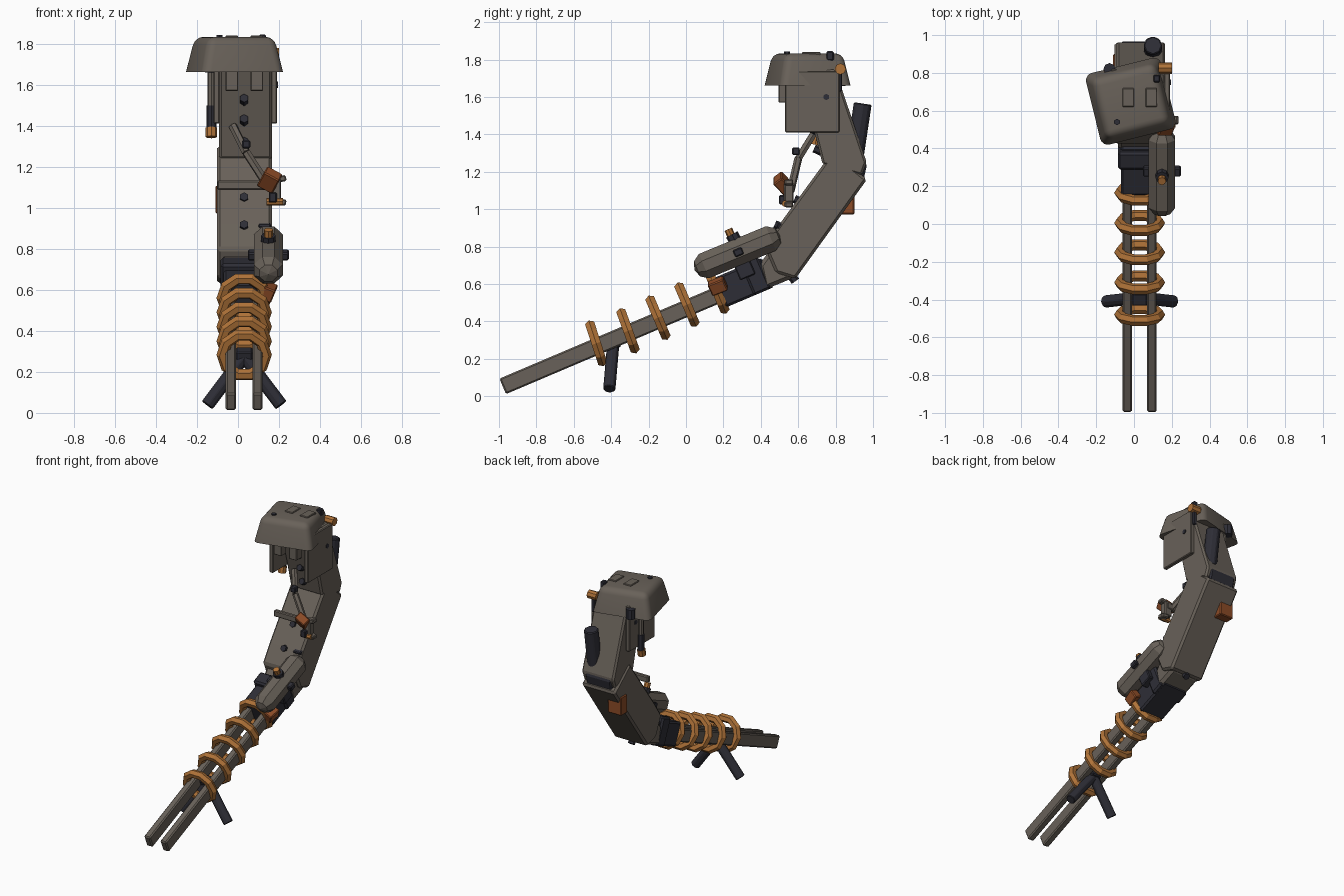
import bpy, bmesh, math
from mathutils import Vector, Matrix

if "Cube" in bpy.data.objects:
    bpy.data.objects.remove(bpy.data.objects["Cube"])


def mat(name, rgb):
    m = bpy.data.materials.new(name)
    m.diffuse_color = (*rgb, 1)
    m.use_nodes = True
    m.node_tree.nodes["Principled BSDF"].inputs["Base Color"].default_value = m.diffuse_color
    return m


STEEL = mat("steel", (0.14, 0.12, 0.10))
DARK = mat("dark", (0.027, 0.027, 0.037))
COPPER = mat("copper", (0.43, 0.17, 0.04))
RUST = mat("rust", (0.26, 0.07, 0.02))
CX = 0.03                      # the weapon's own centre line
PITCH = math.radians(23)       # slope of the rails


def finish(name, bm, m, matrix=None, bevel=0):
    if matrix:
        bm.transform(matrix)
    bmesh.ops.recalc_face_normals(bm, faces=bm.faces)
    me = bpy.data.meshes.new(name)
    bm.to_mesh(me)
    bm.free()
    o = bpy.data.objects.new(name, me)
    bpy.context.collection.objects.link(o)
    me.materials.append(m)
    if bevel:
        b = o.modifiers.new("bevel", 'BEVEL')
        b.width, b.segments, b.limit_method = bevel, 1, 'ANGLE'
    return o


def box(name, loc, size, m=STEEL, rot=(0, 0, 0), bevel=0.006):
    bm = bmesh.new()
    bmesh.ops.create_cube(bm, size=1)
    bm.transform(Matrix.Diagonal((*size, 1)))
    r = Matrix.Rotation(rot[2], 4, 'Z') @ Matrix.Rotation(rot[1], 4, 'Y') @ Matrix.Rotation(rot[0], 4, 'X')
    return finish(name, bm, m, Matrix.Translation(loc) @ r, bevel)


def prism(name, profile, x0, x1, m=STEEL, bevel=0.01):
    bm = bmesh.new()
    f = bm.faces.new([bm.verts.new((x0, y, z)) for y, z in profile])
    ext = bmesh.ops.extrude_face_region(bm, geom=[f])
    for v in ext['geom']:
        if isinstance(v, bmesh.types.BMVert):
            v.co.x = x1
    return finish(name, bm, m, None, bevel)


def along(a, b):
    a, b = Vector(a), Vector(b)
    return Matrix.Translation((a + b) / 2) @ (b - a).to_track_quat('Z', 'Y').to_matrix().to_4x4(), (b - a).length


def rod(name, a, b, r, m=DARK, n=8, bevel=0):
    mx, length = along(a, b)
    bm = bmesh.new()
    bmesh.ops.create_cone(bm, cap_ends=True, segments=n, radius1=r, radius2=r, depth=length)
    return finish(name, bm, m, mx, bevel)


# twin rails
for side, x in (("left", -0.035), ("right", 0.095)):
    d = Vector((0, math.cos(PITCH), math.sin(PITCH)))
    box(f"{side}_rail", Vector((x, -0.98, 0.053)) + d * 0.67, (0.05, 1.34, 0.09), rot=(PITCH, 0, 0), bevel=0.008)

# coil rings around the rails
for i, (y, z, deg) in enumerate([(-0.48, 0.283, 18), (-0.31, 0.35, 20), (-0.15, 0.42, 23),
                                 (0.005, 0.49, 23), (0.165, 0.56, 23)]):
    bpy.ops.mesh.primitive_torus_add(major_segments=10, minor_segments=6, major_radius=0.106, minor_radius=0.029,
                                     location=(CX, y, z), rotation=(math.radians(deg - 90), 0, 0))
    o = bpy.context.object
    o.name = f"coil_ring_{i + 1}"
    o.data.materials.append(COPPER)

# bipod
for side, s in (("left", -1), ("right", 1)):
    rod(f"{side}_bipod_leg", (CX + s * 0.005, -0.39, 0.27), (CX + s * 0.18, -0.41, 0.038), 0.034, bevel=0.004)
box("bipod_mount", (CX, -0.39, 0.28), (0.08, 0.07, 0.06), DARK, (PITCH, 0, 0))

# dark coupling between rails and stock
box("coupling", (CX, 0.31, 0.608), (0.2, 0.28, 0.17), DARK, (PITCH, 0, 0), 0.012)
box("coupling_collar", (CX, 0.37, 0.65), (0.23, 0.1, 0.2), DARK, (PITCH, 0, 0), 0.012)
box("coupling_tab", (0.15, 0.17, 0.59), (0.06, 0.09, 0.07), RUST, (PITCH, 0.4, 0))

# bent body: knuckle, lower segment, upper segment
prism("knuckle", [(0.39, 0.70), (0.42, 0.57), (0.58, 0.635), (0.66, 0.80), (0.49, 0.84)], -0.085, 0.145, bevel=0.02)
prism("lower_body", [(0.785, 1.31), (0.968, 1.16), (0.585, 0.628), (0.48, 0.66), (0.42, 0.80), (0.50, 0.92)],
      -0.102, 0.165, bevel=0.014)
prism("elbow", [(0.76, 1.22), (0.95, 1.16), (0.968, 1.24), (0.90, 1.32), (0.76, 1.32)], -0.07, 0.135, DARK)
prism("upper_body", [(0.60, 1.72), (0.80, 1.75), (0.838, 1.63), (0.966, 1.25), (0.94, 1.18), (0.73, 1.24), (0.69, 1.40)],
      -0.092, 0.165, bevel=0.012)
for side, x in (("left", -0.105), ("right", 0.175)):
    box(f"{side}_cheek_plate", (x, 0.675, 1.575), (0.03, 0.29, 0.33), bevel=0.005)
    rod(f"{side}_cheek_bolt", (x, 0.75, 1.6), (x + (0.02 if x > 0 else -0.02), 0.75, 1.6), 0.017, n=6)

# domed head cap, turned a little
bm = bmesh.new()
bmesh.ops.create_cube(bm, size=1)
for v in bm.verts:
    k = 0.82 if v.co.z > 0 else 1.0
    v.co = Vector((v.co.x * 0.41 * k, v.co.y * 0.39 * k, v.co.z * 0.172))
edges = [e for e in bm.edges if max(v.co.z for v in e.verts) > 0]
bmesh.ops.bevel(bm, geom=edges, offset=0.04, segments=4, profile=0.5, affect='EDGES')
cap = finish("head_cap", bm, STEEL, Matrix.Translation((-0.017, 0.65, 1.747)) @ Matrix.Rotation(math.radians(14), 4, 'Z'))
bpy.ops.object.select_all(action='DESELECT')
cap.select_set(True)
bpy.context.view_layer.objects.active = cap
bpy.ops.object.shade_smooth_by_angle(angle=math.radians(35))

# lugs through the cap, and the bolt on it
for side, x in (("left", -0.03), ("right", 0.092)):
    box(f"{side}_cap_lug", (x, 0.67, 1.825), (0.062, 0.1, 0.03), bevel=0.004)
    box(f"{side}_front_lug", (x, 0.525, 1.62), (0.062, 0.06, 0.1), bevel=0.004)
rod("cap_bolt", (-0.09, 0.54, 1.81), (-0.09, 0.54, 1.842), 0.017, n=6)

# bolts down the front of the body
for i, (y, z) in enumerate([(0.645, 1.53), (0.675, 1.43), (0.70, 1.32), (0.595, 1.05), (0.49, 0.915)]):
    rod(f"front_bolt_{i + 1}", (CX, y - 0.015, z + 0.005), (CX, y + 0.04, z - 0.02), 0.022, n=6)
rod("rear_bolt", (CX, 0.56, 0.65), (CX, 0.585, 0.615), 0.024, n=6)

# side tank
mx, length = along((0.148, 0.045, 0.675), (0.148, 0.505, 0.865))
bm = bmesh.new()
bmesh.ops.create_uvsphere(bm, u_segments=8, v_segments=5, radius=0.08)
bmesh.ops.rotate(bm, verts=bm.verts, matrix=Matrix.Rotation(math.pi / 8, 3, 'Z'))
for v in bm.verts:
    v.co.z += math.copysign(length / 2 - 0.08, v.co.z)
finish("tank", bm, STEEL, mx)
box("tank_saddle", (0.148, 0.30, 0.71), (0.06, 0.09, 0.16), DARK, (PITCH, 0, 0))
box("tank_clamp_bar", (0.148, 0.28, 0.77), (0.20, 0.05, 0.04), DARK, (PITCH, 0, 0))
rod("valve_base", (0.148, 0.27, 0.82), (0.148, 0.245, 0.865), 0.035)
rod("valve", (0.148, 0.25, 0.84), (0.148, 0.226, 0.893), 0.022, COPPER)
box("tank_rear_clip", (0.13, 0.51, 0.90), (0.06, 0.04, 0.05), DARK, (PITCH, 0, 0))

# trigger linkage in front of the body
rod("link_upper", (-0.025, 0.68, 1.40), (0.04, 0.60, 1.27), 0.021, STEEL, 6)
rod("link_lower", (0.04, 0.60, 1.27), (0.15, 0.56, 1.10), 0.021, STEEL, 6)
box("link_knob", (0.04, 0.588, 1.31), (0.04, 0.04, 0.04), DARK)
box("link_plate", (0.155, 0.52, 1.135), (0.085, 0.06, 0.10), RUST, (0.7, 0.5, 0))
box("cross_bar", (0.045, 0.565, 1.11), (0.29, 0.03, 0.045))
box("yoke", (0.18, 0.55, 1.09), (0.06, 0.05, 0.11))
for i, z in enumerate((1.03, 1.14)):
    box(f"yoke_prong_{i + 1}", (0.205, 0.55, z), (0.06, 0.045, 0.03), rot=(0, 0.2 - 0.4 * i, 0))
rod("yoke_pin", (0.14, 0.53, 1.03), (0.22, 0.53, 1.03), 0.018, COPPER)
box("yoke_tip", (0.17, 0.515, 1.05), (0.04, 0.035, 0.05), DARK)

# rear battery cylinder and patch
rod("rear_cylinder", (0.10, 0.905, 1.30), (0.10, 0.945, 1.565), 0.05, bevel=0.006)
box("rear_patch", (-0.055, 0.865, 1.04), (0.11, 0.07, 0.135), RUST)

# fittings on both sides of the head
rod("right_knob", (0.13, 0.825, 1.75), (0.20, 0.825, 1.75), 0.03, COPPER)
box("right_stem", (0.165, 0.82, 1.69), (0.03, 0.03, 0.12), DARK)
box("right_switch", (0.12, 0.77, 1.82), (0.035, 0.04, 0.05), DARK)
rod("left_rod", (-0.13, 0.70, 1.48), (-0.13, 0.70, 1.66), 0.018, STEEL)
rod("left_grip", (-0.13, 0.70, 1.38), (-0.13, 0.70, 1.50), 0.024)
rod("left_tip", (-0.13, 0.69, 1.345), (-0.13, 0.70, 1.39), 0.028, COPPER)
rod("left_knob", (-0.13, 0.82, 1.66), (-0.13, 0.82, 1.73), 0.032)
